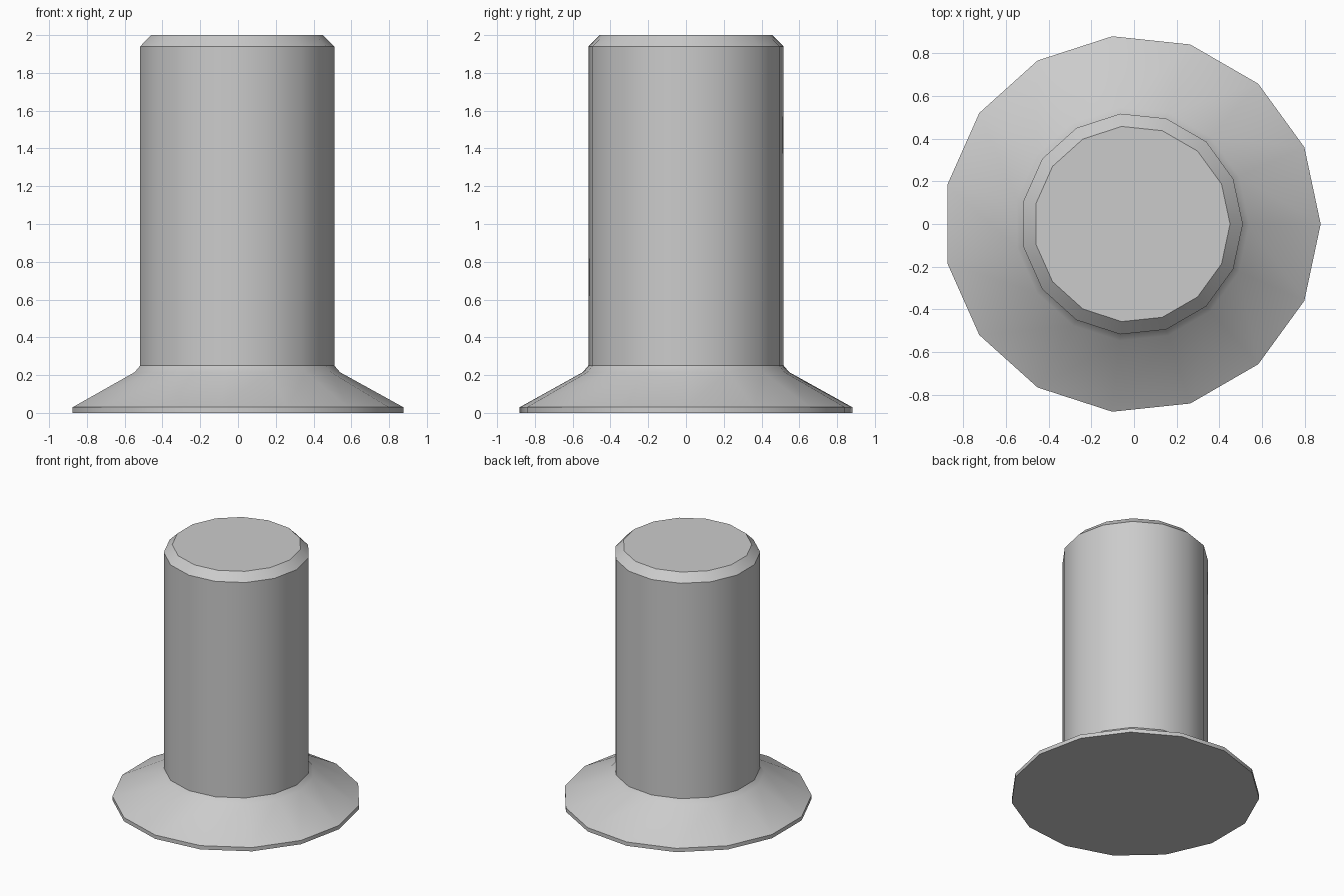
import bpy, bmesh, math

if "Cube" in bpy.data.objects:
    bpy.data.objects.remove(bpy.data.objects["Cube"])

SIDES = 15
# Half profile (radius, height) from the flange bottom to the chamfered top
PROFILE = [(0.885, 0.0), (0.885, 0.03), (0.55, 0.215),
           (0.52, 0.25), (0.52, 1.94), (0.46, 2.0)]
# An odd side count needs a small shift to centre the bounding box
CX = -0.885 * (1 - math.cos(math.pi / SIDES)) / 2


def lathe(name, profile, sides):
    bm = bmesh.new()
    rings = []
    for r, z in profile:
        rings.append([bm.verts.new((CX + r * math.cos(i * math.tau / sides),
                                    r * math.sin(i * math.tau / sides), z))
                      for i in range(sides)])
    for a, b in zip(rings, rings[1:]):
        for i in range(sides):
            j = (i + 1) % sides
            bm.faces.new((a[i], a[j], b[j], b[i]))
    bm.faces.new(rings[0][::-1])
    bm.faces.new(rings[-1])
    mesh = bpy.data.meshes.new(name)
    bm.to_mesh(mesh)
    bm.free()
    obj = bpy.data.objects.new(name, mesh)
    bpy.context.collection.objects.link(obj)
    return obj


# Flanged post: flared foot, straight shaft, chamfered top
post = lathe("flanged_post", PROFILE, SIDES)
bpy.context.view_layer.objects.active = post
post.select_set(True)
bpy.ops.object.shade_smooth_by_angle(angle=math.radians(30))
